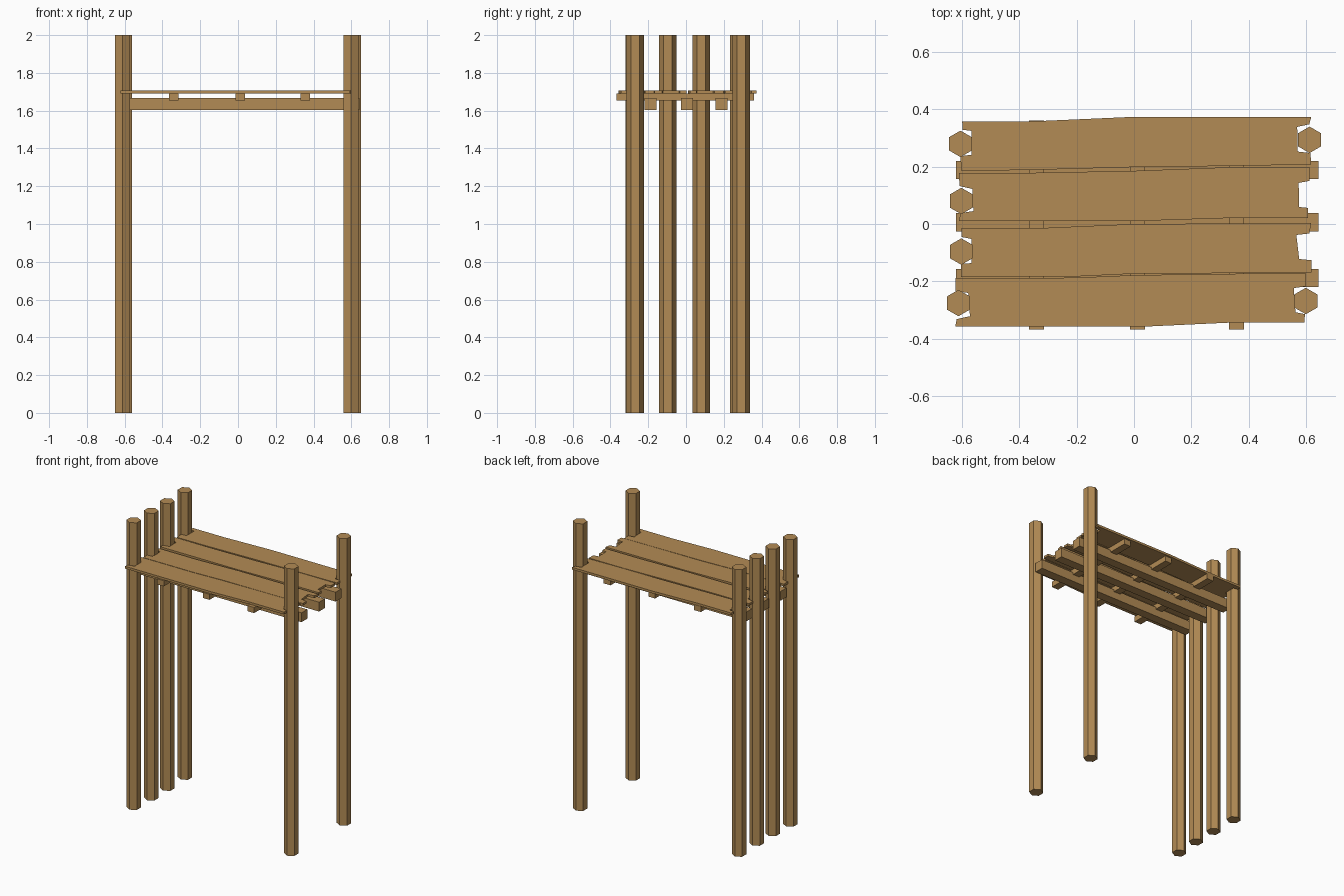
import bpy, bmesh
from math import sin, cos, pi

wood = bpy.data.materials.new("wood")
wood.diffuse_color = (0.45, 0.26, 0.09, 1)


def prism(name, outline, z0, z1):
    """Extrude a flat outline from z0 to z1."""
    bm = bmesh.new()
    face = bm.faces.new([bm.verts.new((x, y, z0)) for x, y in outline])
    ext = bmesh.ops.extrude_face_region(bm, geom=[face], use_keep_orig=True)
    for v in ext["geom"]:
        if isinstance(v, bmesh.types.BMVert):
            v.co.z = z1
    bmesh.ops.recalc_face_normals(bm, faces=bm.faces)
    me = bpy.data.meshes.new(name)
    bm.to_mesh(me)
    bm.free()
    me.materials.append(wood)
    ob = bpy.data.objects.new(name, me)
    bpy.context.collection.objects.link(ob)
    return ob


def box(name, x0, x1, y0, y1, z0, z1):
    return prism(name, [(x0, y0), (x1, y0), (x1, y1), (x0, y1)], z0, z1)


def plank(name, front, back, right, left, z0):
    """front/back: edge points left to right; right/left: end points front to back."""
    prism(name, front + right + back[::-1] + left[::-1], z0, z0 + 0.016)


# Six hexagonal posts
posts = [(-0.604, 0.279), (-0.601, 0.08), (-0.601, -0.096),
         (-0.611, -0.275), (0.611, 0.293), (0.598, -0.268)]
for i, (px, py) in enumerate(posts):
    hexagon = [(px + 0.046 * sin(k * pi / 3), py + 0.046 * cos(k * pi / 3)) for k in range(6)]
    prism(f"post_{i + 1}", hexagon, 0, 2)

# Long beams between the posts
for i, y in enumerate((-0.188, 0.006, 0.188)):
    box(f"long_beam_{i + 1}", -0.62, 0.643, y - 0.032, y + 0.032, 1.603, 1.668)

# Cross battens under the deck
for i, x in enumerate((-0.34, 0.012, 0.356)):
    box(f"cross_batten_{i + 1}", x - 0.026, x + 0.026, -0.368, 0.36, 1.653, 1.692)

# Deck planks, notched around the posts
plank("plank_back",
      [(-0.6, 0.185), (-0.36, 0.188), (0, 0.198), (0.34, 0.202), (0.617, 0.207)],
      [(-0.598, 0.357), (-0.36, 0.357), (0, 0.373), (0.617, 0.373)],
      [(0.614, 0.247), (0.57, 0.252), (0.568, 0.338), (0.61, 0.347)],
      [(-0.605, 0.236), (-0.565, 0.241), (-0.565, 0.324), (-0.597, 0.328)], 1.691)
plank("plank_middle_back",
      [(-0.61, 0.01), (0, 0.01), (0.34, 0.021), (0.606, 0.021)],
      [(-0.61, 0.178), (-0.36, 0.178), (0, 0.185), (0.34, 0.198), (0.61, 0.198)],
      [(0.606, 0.056), (0.575, 0.059), (0.573, 0.143), (0.61, 0.15)],
      [(-0.603, 0.038), (-0.559, 0.045), (-0.562, 0.122), (-0.607, 0.132)], 1.691)
plank("plank_middle_front",
      [(-0.603, -0.184), (-0.21, -0.183), (0, -0.173), (0.21, -0.172), (0.617, -0.168)],
      [(-0.6, -0.014), (-0.32, -0.014), (0, 0), (0.617, 0.003)],
      [(0.617, -0.126), (0.575, -0.122), (0.565, -0.038), (0.61, -0.033)],
      [(-0.603, -0.139), (-0.565, -0.136), (-0.565, -0.052), (-0.6, -0.045)], 1.691)
plank("plank_front",
      [(-0.622, -0.357), (0.04, -0.357), (0.34, -0.343), (0.593, -0.343)],
      [(-0.622, -0.188), (-0.21, -0.187), (0, -0.178), (0.21, -0.175), (0.597, -0.17)],
      [(0.595, -0.314), (0.562, -0.307), (0.556, -0.223), (0.597, -0.217)],
      [(-0.617, -0.331), (-0.571, -0.321), (-0.577, -0.24), (-0.622, -0.233)], 1.691)
